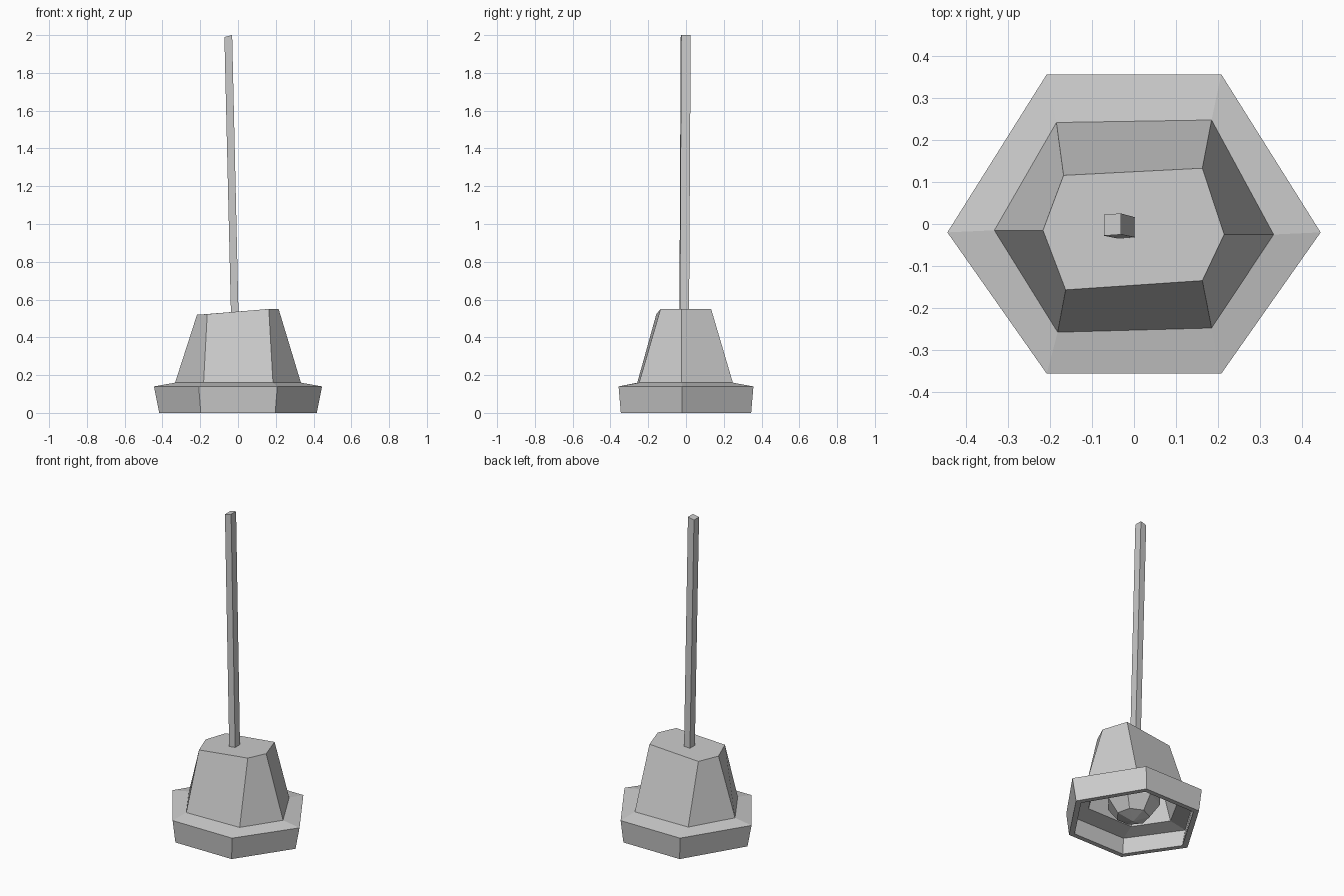
import bpy
import bmesh
from mathutils import Vector

cube = bpy.data.objects.get("Cube")
if cube:
    bpy.data.objects.remove(cube)

grey = bpy.data.materials.new("light_grey")
grey.use_nodes = True
colour = (0.6, 0.6, 0.6, 1)
grey.diffuse_color = colour
grey.node_tree.nodes["Principled BSDF"].inputs["Base Color"].default_value = colour


def finish(name, bm):
    bmesh.ops.recalc_face_normals(bm, faces=bm.faces)
    mesh = bpy.data.meshes.new(name)
    bm.to_mesh(mesh)
    bm.free()
    mesh.materials.append(grey)
    obj = bpy.data.objects.new(name, mesh)
    bpy.context.collection.objects.link(obj)
    return obj


def loft(name, rings):
    """Join equal-sized rings of points and cap both ends."""
    bm = bmesh.new()
    loops = [[bm.verts.new(p) for p in ring] for ring in rings]
    n = len(loops[0])
    for a, b in zip(loops, loops[1:]):
        for i in range(n):
            j = (i + 1) % n
            bm.faces.new((a[i], a[j], b[j], b[i]))
    bm.faces.new(loops[0])
    bm.faces.new(loops[-1])
    return finish(name, bm)


def hexagon(tip, side, depth, z):
    """Elongated hexagon with its tips on the x axis."""
    y = -0.02
    return [(-tip, y, z), (-side, -depth, z), (side, -depth, z),
            (tip, y, z), (side, depth, z), (-side, depth, z)]


# Hollow bell: inner roof, inner wall, rim, shoulder, outer wall, slanted crown
waist = [(-0.333, -0.015, 0.16), (-0.182, -0.258, 0.16), (0.185, -0.248, 0.16),
         (0.333, -0.025, 0.16), (0.185, 0.248, 0.16), (-0.185, 0.242, 0.16)]
crown = [(-0.217, -0.015, 0.52), (-0.163, -0.157, 0.523), (0.163, -0.135, 0.55),
         (0.215, -0.025, 0.55), (0.163, 0.133, 0.55), (-0.168, 0.116, 0.523)]
loft("bell", [
    hexagon(0.18, 0.13, 0.10, 0.48),
    hexagon(0.29, 0.16, 0.215, 0.13),
    hexagon(0.40, 0.19, 0.32, 0.11),
    hexagon(0.38, 0.18, 0.315, 0),
    hexagon(0.417, 0.197, 0.345, 0),
    hexagon(0.445, 0.208, 0.357, 0.14),
    waist, crown])

# Leaning square handle
handle_foot = [(-0.037, -0.035, 0.51), (0.003, -0.032, 0.51),
               (0.003, 0.016, 0.51), (-0.037, 0.014, 0.51)]
handle_tip = [(-0.072, -0.028, 1.99), (-0.031, -0.025, 2),
              (-0.031, 0.025, 2), (-0.072, 0.023, 1.99)]
loft("handle", [handle_foot, handle_tip])

# Faceted clapper inside the bell
bm = bmesh.new()
bmesh.ops.create_uvsphere(bm, u_segments=7, v_segments=5, radius=0.165)
bmesh.ops.translate(bm, verts=bm.verts, vec=Vector((0, -0.01, 0.18)))
finish("clapper", bm)
